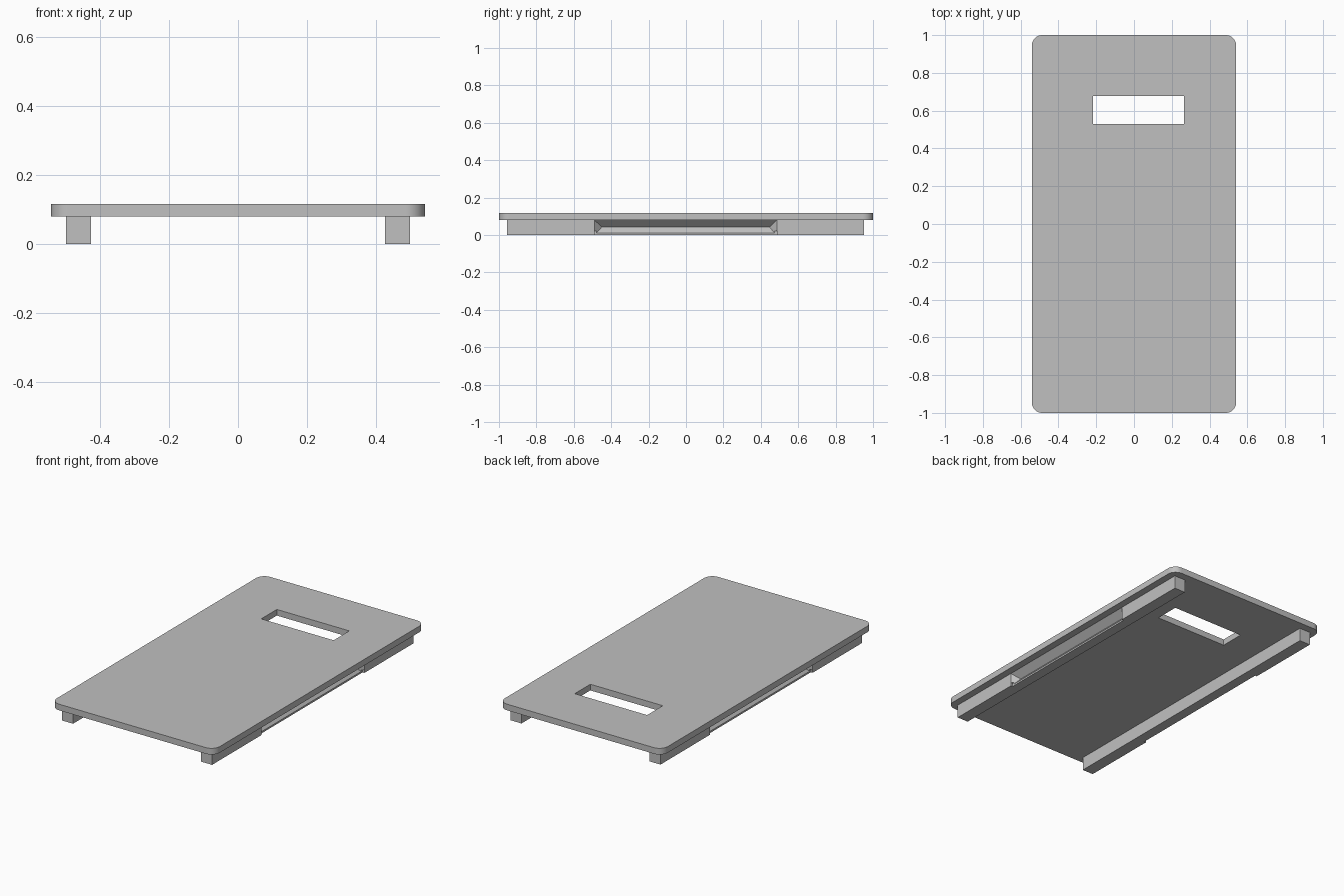
import bpy
import bmesh
import math

old = bpy.data.objects.get("Cube")
if old:
    bpy.data.objects.remove(old, do_unlink=True)

grey = bpy.data.materials.new("light grey")
grey.use_nodes = True
colour = (0.53, 0.53, 0.53, 1)
grey.diffuse_color = colour
grey.node_tree.nodes["Principled BSDF"].inputs["Base Color"].default_value = colour


def finish(name, bm):
    bmesh.ops.recalc_face_normals(bm, faces=bm.faces)
    mesh = bpy.data.meshes.new(name)
    bm.to_mesh(mesh)
    bm.free()
    mesh.materials.append(grey)
    obj = bpy.data.objects.new(name, mesh)
    bpy.context.collection.objects.link(obj)
    return obj


def box(name, x, y, z, radius=0):
    """Box from three ranges, with optionally rounded upright edges."""
    bm = bmesh.new()
    bmesh.ops.create_cube(bm, size=1)
    for v in bm.verts:
        v.co = [r[0] if c < 0 else r[1] for c, r in zip(v.co, (x, y, z))]
    if radius:
        upright = [e for e in bm.edges
                   if abs(e.verts[0].co.z - e.verts[1].co.z) > 0.01]
        bmesh.ops.bevel(bm, geom=upright, offset=radius, segments=10,
                        profile=0.5, affect='EDGES')
    return finish(name, bm)


def cut(target, cutter):
    """Subtract the cutter, apply the result and discard the cutter."""
    cutter.hide_render = True
    mod = target.modifiers.new("cut", 'BOOLEAN')
    mod.operation = 'DIFFERENCE'
    mod.solver = 'EXACT'
    mod.object = cutter
    bpy.context.view_layer.objects.active = target
    bpy.ops.object.modifier_apply(modifier=mod.name)
    bpy.data.objects.remove(cutter, do_unlink=True)


def hip_wedge(name, side, outer_x, inner_x, y, z):
    """V-shaped groove cutter with sloping ends; z is bottom, ridge, top."""
    bm = bmesh.new()
    slope = 0.04
    grow = 1.25  # carry the slopes past the rail face
    far_x = inner_x + (outer_x - inner_x) * grow
    ridge = [bm.verts.new((side * inner_x, yy, z[1]))
             for yy in (y[0] + slope, y[1] - slope)]
    rim = []
    for end, yy in ((ridge[0], y[0]), (ridge[1], y[1])):
        for zz in (z[0], z[2]):
            rim.append(bm.verts.new((side * far_x,
                                     end.co.y + (yy - end.co.y) * grow,
                                     z[1] + (zz - z[1]) * grow)))
    a, b, c, d = rim
    r0, r1 = ridge
    for face in ((a, b, d, c), (a, c, r1, r0), (b, r0, r1, d),
                 (a, r0, b), (c, d, r1)):
        bm.faces.new(face)
    return finish(name, bm)


# Flat board with rounded corners and a handle slot
board = box("board", (-0.541, 0.541), (-1, 1), (0.08, 0.117), 0.055)
cut(board, box("slot_cutter", (-0.217, 0.264), (0.53, 0.678), (0, 0.2)))
bpy.ops.object.select_all(action='DESELECT')
board.select_set(True)
bpy.context.view_layer.objects.active = board
bpy.ops.object.shade_smooth_by_angle(angle=math.radians(30))

# Two rails with a finger groove along each outer side
GRIP = (-0.49, 0.486)
for side, name in ((1, "left_rail"), (-1, "right_rail")):
    rail = box(name, sorted((side * 0.425, side * 0.498)),
               (-0.957, 0.953), (0, 0.08))
    cut(rail, hip_wedge("groove_cutter", side, 0.498, 0.458, GRIP,
                        (-0.003, 0.042, 0.08)))
    cut(rail, box("lip_cutter", sorted((side * 0.486, side * 0.52)),
                  GRIP, (-0.05, 0.02)))
